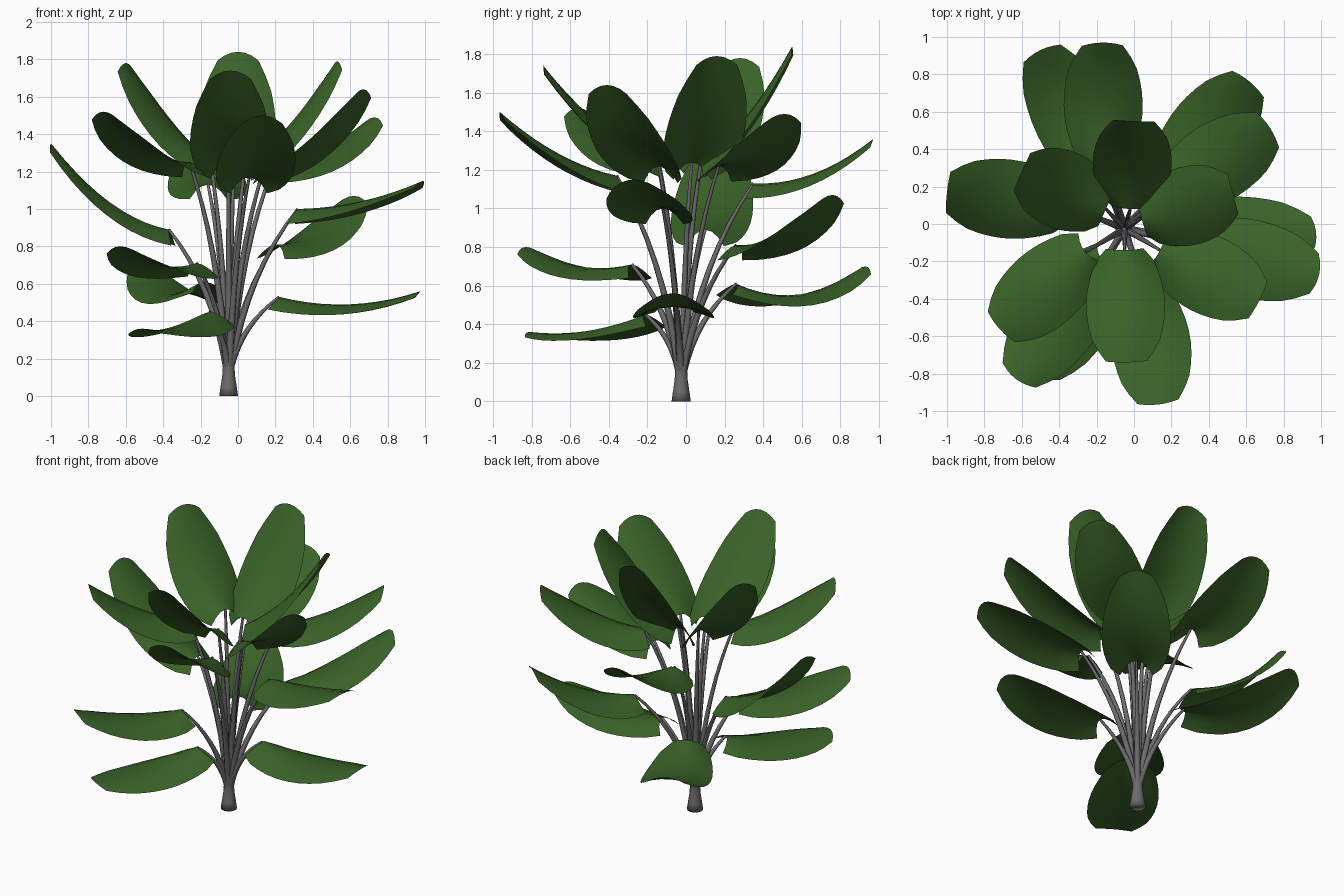
import bpy, bmesh
from math import cos, sin, tau
from mathutils import Vector

if "Cube" in bpy.data.objects:
    bpy.data.objects.remove(bpy.data.objects["Cube"])

CENTER = Vector((-0.05, -0.025, 0))
ROWS, COLS = 10, 6

green = bpy.data.materials.new("leaf_green")
green.diffuse_color = (0.042, 0.125, 0.021, 1)
green.use_nodes = True
green.node_tree.nodes["Principled BSDF"].inputs["Base Color"].default_value = green.diffuse_color
bark = bpy.data.materials.new("bark_grey")
bark.diffuse_color = (0.15, 0.15, 0.15, 1)
bark.use_nodes = True
bark.node_tree.nodes["Principled BSDF"].inputs["Base Color"].default_value = bark.diffuse_color

# leaf attachment, leaf tip, downward sag of the midrib
LEAVES = [
    # upright inner leaves
    ((-0.05, -0.14, 1.25), (-0.04, -0.74, 1.74), 0.13),
    ((-0.02, 0.08, 1.25), (0.0, 0.55, 1.84), 0.13),
    ((0.04, 0.03, 1.24), (0.53, 0.16, 1.79), 0.13),
    ((-0.15, 0.08, 1.27), (-0.60, 0.28, 1.78), 0.13),
    ((0.14, -0.14, 1.22), (0.67, -0.41, 1.64), 0.13),
    # spreading upper leaves
    ((0.06, -0.36, 1.17), (0.13, -0.965, 1.50), 0.10),
    ((-0.26, -0.15, 1.25), (-0.72, -0.56, 1.52), 0.13),
    ((0.19, 0.17, 1.22), (0.73, 0.51, 1.49), 0.13),
    ((-0.16, 0.35, 1.13), (-0.17, 0.97, 1.36), 0.13),
    # middle leaves
    ((-0.37, 0.10, 0.89), (-1.0, 0.17, 1.35), 0.17),
    ((0.32, -0.12, 1.00), (0.99, -0.27, 1.15), 0.07),
    ((0.20, 0.26, 0.81), (0.62, 0.76, 1.07), 0.14),
    ((-0.22, -0.28, 0.71), (-0.63, -0.83, 0.80), 0.11),
    # low leaves
    ((-0.18, 0.26, 0.61), (-0.50, 0.93, 0.70), 0.20),
    ((0.22, -0.06, 0.53), (0.975, -0.07, 0.56), 0.11),
    ((-0.15, -0.21, 0.45), (-0.51, -0.81, 0.36), 0.08),
]

# half width along the leaf: (position, width)
OUTLINE = [(0, 0.10), (0.1, 0.155), (0.25, 0.192), (0.45, 0.213),
           (0.65, 0.206), (0.8, 0.182), (0.92, 0.145), (1, 0.11)]


def half_width(t):
    for (t0, w0), (t1, w1) in zip(OUTLINE, OUTLINE[1:]):
        if t <= t1:
            return w0 + (w1 - w0) * (t - t0) / (t1 - t0)
    return OUTLINE[-1][1]


def bezier(a, b, c, t):
    return a * (1 - t) ** 2 + b * 2 * t * (1 - t) + c * t * t


def add_mesh(name, bm, mat):
    me = bpy.data.meshes.new(name)
    bm.to_mesh(me)
    bm.free()
    for p in me.polygons:
        p.use_smooth = True
    me.materials.append(mat)
    bpy.context.collection.objects.link(bpy.data.objects.new(name, me))


def make_leaf(name, base, tip, sag):
    mid = (base + tip) / 2 - Vector((0, 0, sag))
    flat = Vector((tip.x - base.x, tip.y - base.y, 0)).normalized()
    side = Vector((-flat.y, flat.x, 0))
    bm = bmesh.new()
    grid = []
    for i in range(ROWS + 1):
        t = i / ROWS
        p = bezier(base, mid, tip, t)
        tangent = ((mid - base) * (1 - t) + (tip - mid) * t).normalized()
        normal = tangent.cross(side)
        row = []
        for j in range(COLS + 1):
            s = 2 * j / COLS - 1
            droop = 0.08 * s * s * (1 - 0.7 * t)         # domed section
            back = 0.04 * s * s                          # lobed base, blunt tip
            row.append(bm.verts.new(p + side * s * half_width(t)
                                    - normal * droop - tangent * back))
        grid.append(row)
    for r0, r1 in zip(grid, grid[1:]):
        for j in range(COLS):
            bm.faces.new((r0[j], r1[j], r1[j + 1], r0[j + 1]))
    bm.normal_update()
    if sum(f.normal.z for f in bm.faces) < 0:
        bmesh.ops.reverse_faces(bm, faces=bm.faces[:])
    add_mesh(name, bm, green)


def make_stalk(name, base):
    # stalk leaves the trunk steeply and bends out to the leaf
    out = Vector((base.x - CENTER.x, base.y - CENTER.y, 0))
    start = CENTER + out.normalized() * 0.012 + Vector((0, 0, 0.16))
    bend = CENTER + out * 0.28 + Vector((0, 0, 0.16 + (base.z - 0.16) * 0.6))
    cu = bpy.data.curves.new(name, 'CURVE')
    cu.dimensions = '3D'
    cu.bevel_depth = 0.01
    cu.bevel_resolution = 1
    sp = cu.splines.new('POLY')
    n = 9
    sp.points.add(n - 1)
    for i, pt in enumerate(sp.points):
        t = i / (n - 1)
        pt.co = (*bezier(start, bend, base, t), 1)
        pt.radius = 2.1 - 1.3 * t
    cu.materials.append(bark)
    bpy.context.collection.objects.link(bpy.data.objects.new(name, cu))


# trunk: turned profile
bm = bmesh.new()
rings = []
for r, z in [(0.05, 0), (0.043, 0.05), (0.034, 0.11), (0.031, 0.16),
             (0.035, 0.2), (0.028, 0.3), (0.015, 0.4)]:
    rings.append([bm.verts.new(CENTER + Vector((r * cos(tau * k / 12),
                  r * sin(tau * k / 12), z))) for k in range(12)])
for a, b in zip(rings, rings[1:]):
    for k in range(12):
        bm.faces.new((a[k], a[(k + 1) % 12], b[(k + 1) % 12], b[k]))
bm.faces.new(rings[0][::-1])
bm.faces.new(rings[-1])
add_mesh("trunk", bm, bark)

# stalks and leaves
for i, (base, tip, sag) in enumerate(LEAVES, 1):
    make_stalk(f"stalk_{i}", Vector(base))
    make_leaf(f"leaf_{i}", Vector(base), Vector(tip), sag)
